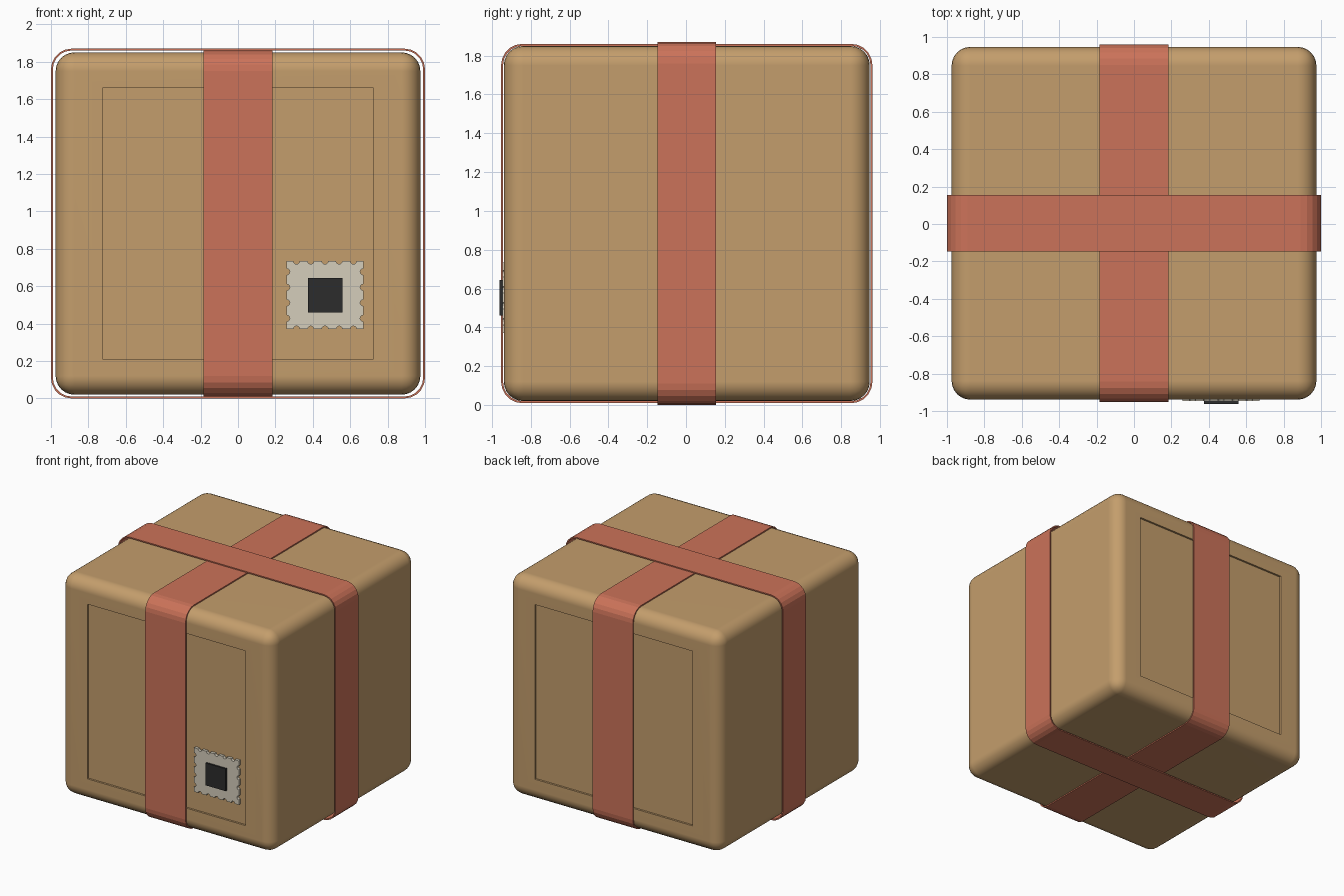
import bpy, bmesh
from math import sin, cos, pi
from mathutils import Vector

if "Cube" in bpy.data.objects:
    bpy.data.objects.remove(bpy.data.objects["Cube"])

CY, CZ = 0.004, 0.935   # centre of the parcel


def material(name, rgb):
    m = bpy.data.materials.new(name)
    m.diffuse_color = (*rgb, 1)
    m.use_nodes = True
    m.node_tree.nodes["Principled BSDF"].inputs["Base Color"].default_value = m.diffuse_color
    return m


CARD = material("cardboard", (0.55, 0.34, 0.15))
RED = material("red_tape", (0.60, 0.17, 0.10))
PAPER = material("paper", (0.66, 0.61, 0.50))
DARK = material("dark_ink", (0.025, 0.025, 0.025))


def finish(bm, name, mat, angle=None):
    bmesh.ops.recalc_face_normals(bm, faces=bm.faces)
    me = bpy.data.meshes.new(name)
    bm.to_mesh(me)
    bm.free()
    me.materials.append(mat)
    ob = bpy.data.objects.new(name, me)
    bpy.context.collection.objects.link(ob)
    if angle:
        bpy.ops.object.select_all(action='DESELECT')
        ob.select_set(True)
        bpy.context.view_layer.objects.active = ob
        bpy.ops.object.shade_smooth_by_angle(angle=angle)
    return ob


def rounded_rect(hw, hh, r, n):
    """Closed outline of a rectangle with rounded corners."""
    pts = []
    for k, (sx, sy) in enumerate([(1, 1), (-1, 1), (-1, -1), (1, -1)]):
        for i in range(n + 1):
            a = (k + i / n) * pi / 2
            pts.append((sx * (hw - r) + r * cos(a), sy * (hh - r) + r * sin(a)))
    return pts


# Box body with rounded edges and a shallow recess in front and back
bm = bmesh.new()
bmesh.ops.create_cube(bm, size=1)
for v in bm.verts:
    v.co = Vector((v.co.x * 1.95, v.co.y * 1.886 + CY, (v.co.z * 1.83) + CZ))
bmesh.ops.bevel(bm, geom=bm.edges[:], offset=0.1, segments=6, profile=0.5,
                affect='EDGES')
bm.normal_update()
for side in (-1, 1):
    face = max(bm.faces, key=lambda f: f.calc_area() * (f.normal.y * side > 0.99))
    bmesh.ops.inset_individual(bm, faces=[face], thickness=0.05)
    for v in face.verts:
        v.co.x = 0.725 if v.co.x > 0 else -0.725
        v.co.z = CZ + (0.725 if v.co.z > CZ else -0.725)
    new = bmesh.ops.extrude_discrete_faces(bm, faces=[face])["faces"][0]
    for v in new.verts:
        v.co.y -= side * 0.016
box = finish(bm, "box_body", CARD, 0.6)
wn = box.modifiers.new("even_shading", 'WEIGHTED_NORMAL')
wn.keep_sharp = True


# Tape bands: thin closed loops round the box
def band(name, half_len, half_h, half_w, along_x, t=0.01):
    bm = bmesh.new()
    loops = []
    for d, w in ((0, -half_w), (0, half_w), (t, half_w), (t, -half_w)):
        ring = []
        for u, h in rounded_rect(half_len - d, half_h - d, 0.11 - d, 5):
            p = (u, w + CY, h + CZ) if along_x else (w, u + CY, h + CZ)
            ring.append(bm.verts.new(p))
        loops.append(ring)
    n = len(loops[0])
    for k in range(4):
        a, b = loops[k], loops[(k + 1) % 4]
        for i in range(n):
            j = (i + 1) % n
            bm.faces.new((a[i], a[j], b[j], b[i]))
    finish(bm, name, RED)


band("band_left_right", 1.0, 0.935, 0.15, True)
band("band_front_back", 0.957, 0.926, 0.185, False)


# Flat plates on the front face
def plate(name, outline, y0, y1, mat):
    bm = bmesh.new()
    face = bm.faces.new([bm.verts.new((x, y0, z)) for x, z in outline])
    ext = bmesh.ops.extrude_face_region(bm, geom=[face])["geom"]
    for v in ext:
        if isinstance(v, bmesh.types.BMVert):
            v.co.y = y1
    finish(bm, name, mat)


def stamp_outline(x0, x1, z0, z1, nx, nz, r):
    """Rectangle with evenly spaced half-round bites along each side."""
    corners = [Vector(c) for c in ((x0, z0), (x1, z0), (x1, z1), (x0, z1))]
    pts = []
    for k, n in enumerate((nx, nz, nx, nz)):
        a, b = corners[k], corners[(k + 1) % 4]
        d = (b - a).normalized()
        inward = Vector((-d.y, d.x))
        pts.append(a)
        for i in range(n):
            c = a.lerp(b, (i + 0.7) / (n + 0.4))
            for s in range(7):
                t = pi * s / 6
                pts.append(c - d * r * cos(t) + inward * r * sin(t))
    return pts


plate("stamp_paper", stamp_outline(0.26, 0.67, 0.37, 0.735, 5, 4, 0.017),
      -0.915, -0.947, PAPER)
plate("stamp_picture", [(0.375, 0.46), (0.56, 0.46), (0.56, 0.645), (0.375, 0.645)],
      -0.94, -0.962, DARK)
